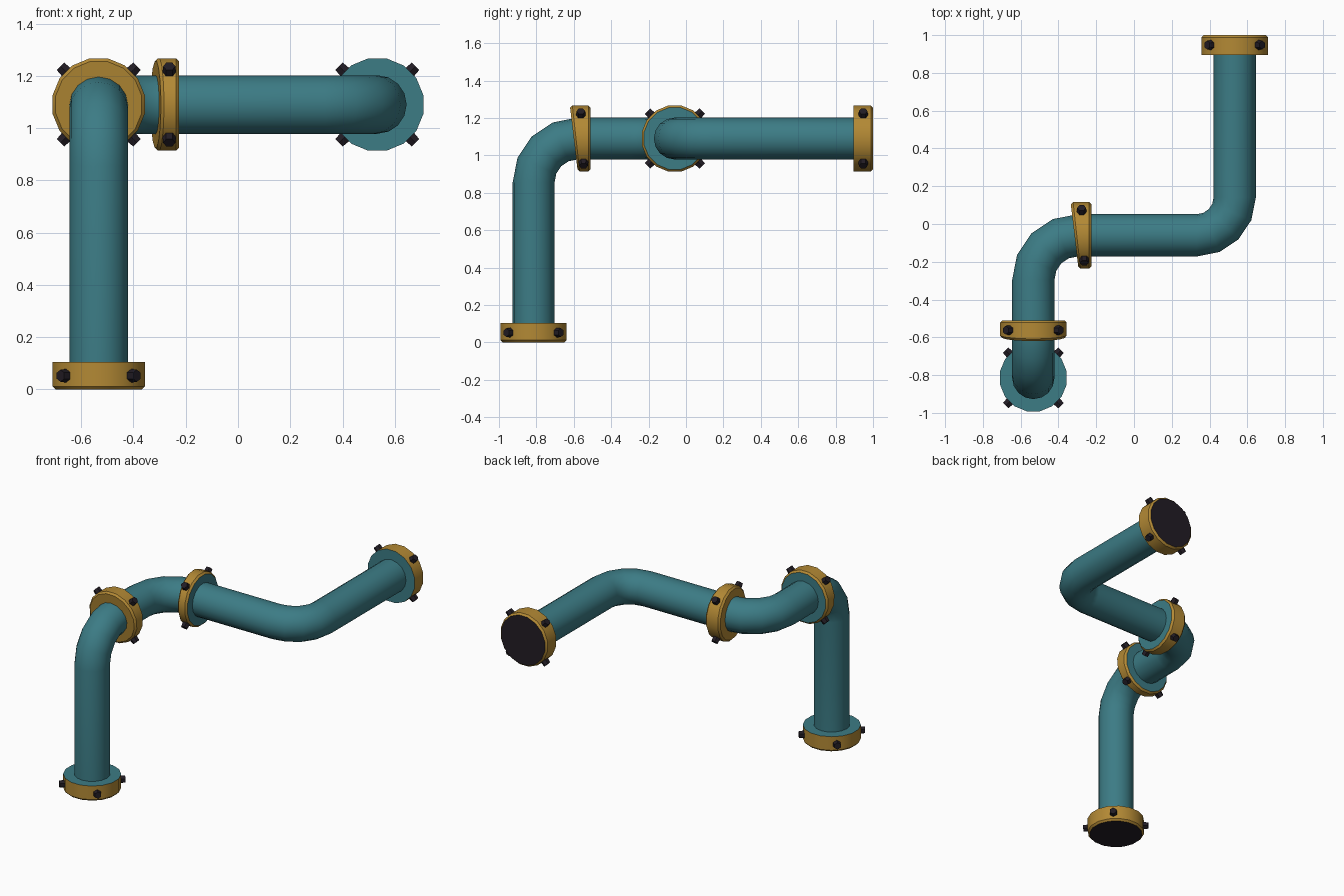
import bpy, bmesh, math
from mathutils import Vector, Matrix

if "Cube" in bpy.data.objects:
    bpy.data.objects.remove(bpy.data.objects["Cube"])

def material(name, rgb):
    m = bpy.data.materials.new(name)
    m.diffuse_color = (*rgb, 1)
    m.use_nodes = True
    m.node_tree.nodes["Principled BSDF"].inputs["Base Color"].default_value = m.diffuse_color
    return m

TEAL = material("teal paint", (0.045, 0.20, 0.235))
BRASS = material("brass", (0.45, 0.25, 0.035))
DARK = material("dark iron", (0.016, 0.012, 0.018))
SIDES = 16
X0, X1, Y0, Y1, Z1 = -0.533, 0.533, -0.815, -0.06, 1.09   # pipe centre lines
R_PIPE, R_FLANGE = 0.112, 0.18
X, Y, Z = Vector((1, 0, 0)), Vector((0, 1, 0)), Vector((0, 0, 1))

def finish(bm, name, mats, smooth=True):
    bmesh.ops.recalc_face_normals(bm, faces=bm.faces)
    me = bpy.data.meshes.new(name)
    bm.to_mesh(me)
    bm.free()
    for m in mats:
        me.materials.append(m)
    ob = bpy.data.objects.new(name, me)
    bpy.context.collection.objects.link(ob)
    if smooth:
        bpy.ops.object.select_all(action='DESELECT')
        ob.select_set(True)
        bpy.context.view_layer.objects.active = ob
        bpy.ops.object.shade_smooth_by_angle(angle=math.radians(32))
    return ob

def bridge(bm, a, b, mat=0):
    n = len(a)
    for i in range(n):
        bm.faces.new((a[i], a[(i + 1) % n], b[(i + 1) % n], b[i])).material_index = mat

# ---- pipe: rings swept along three straight runs and three elbows
def elbow(corner, d0, d1, r, steps=4):
    """Stations (point, tangent, bend axis) of a quarter bend from d0 to d1."""
    centre = corner - d0 * r + d1 * r
    out = []
    for i in range(steps + 1):
        t = i / steps * math.pi / 2
        out.append((centre + (d0 * math.sin(t) - d1 * math.cos(t)) * r,
                    d0 * math.cos(t) + d1 * math.sin(t), d0.cross(d1)))
    return out

def pipe(name, stations):
    bm = bmesh.new()
    prev = None
    for p, tan, axis in stations:
        side = axis.cross(tan)
        ring = [bm.verts.new(p + (axis * math.cos(a) + side * math.sin(a)) * R_PIPE)
                for a in (2 * math.pi * i / SIDES for i in range(SIDES))]
        if prev:
            bridge(bm, prev, ring)
        prev = ring
    return finish(bm, name, [TEAL])

def run(corner, d0, d1, r, before, after):
    """Straight lead-in, elbow and straight lead-out."""
    ax = d0.cross(d1)
    return [(before, d0, ax)] + elbow(corner, d0, d1, r) + [(after, d1, ax)]

pipe("riser_pipe", run(Vector((X0, Y0, Z1)), Z, Y, 0.235,
                       Vector((X0, Y0, 0.05)), Vector((X0, -0.54, Z1))))
pipe("middle_pipe", run(Vector((X0, Y1, Z1)), Y, X, 0.235,
                        Vector((X0, -0.54, Z1)), Vector((-0.26, Y1, Z1))))
pipe("outlet_pipe", run(Vector((X1, Y1, Z1)), X, Y, 0.20,
                        Vector((-0.26, Y1, Z1)), Vector((X1, 0.95, Z1))))

# ---- flanges: brass collar with one teal face, chamfers and four radial bolts
def flange(name, centre, axis, ref, thick, lean=0.0, open_end=False):
    """axis points to the teal face; lean slants the brass face towards ref."""
    other = axis.cross(ref)
    h, c = thick / 2, 0.012
    profile = [(-h, R_FLANGE - c), (-h + c, R_FLANGE)]
    profile += [(h, R_FLANGE)] if open_end else [(h - c, R_FLANGE), (h, R_FLANGE - c)]
    bm = bmesh.new()
    rings = []
    for z, r in profile:
        ring = []
        for i in range(SIDES):
            a = 2 * math.pi * (i + 0.5) / SIDES
            shift = lean * math.cos(a) if z < 0 else 0
            ring.append(bm.verts.new(centre + axis * (z - shift)
                                     + (ref * math.cos(a) + other * math.sin(a)) * r))
        rings.append(ring)
    for a, b in zip(rings, rings[1:]):
        bridge(bm, a, b)
    bm.faces.new(rings[-1]).material_index = 1
    back = bm.faces.new(rings[0])
    if open_end:   # dark bore as an inset face
        bmesh.ops.inset_region(bm, faces=[back], thickness=R_FLANGE - c - 0.062)
        back.material_index = 2
    finish(bm, name, [BRASS, TEAL, DARK])

    # hexagonal bolt heads around the rim
    bm = bmesh.new()
    for k in range(4):
        a = math.pi / 4 + k * math.pi / 2
        out = ref * math.cos(a) + other * math.sin(a)
        side = axis.cross(out)
        mid = centre + out * 0.187 - axis * (lean * math.cos(a) / 2)
        rot = Matrix((side, axis, out)).transposed().to_4x4()
        bmesh.ops.create_cone(bm, cap_ends=True, segments=6, radius1=0.027, radius2=0.023,
                              depth=0.04, matrix=Matrix.Translation(mid) @ rot)
    finish(bm, name + "_bolts", [DARK], smooth=False)

flange("base_flange", Vector((X0, Y0, 0.0525)), Z, X, 0.105, open_end=True)
flange("riser_flange", Vector((X0, -0.555, Z1)), Y, Z, 0.09, lean=0.02)
flange("middle_flange", Vector((-0.27, Y1, Z1)), X, Y, 0.09, lean=0.02)
flange("outlet_flange", Vector((X1, 0.9475, Z1)), -Y, X, 0.105, open_end=True)
